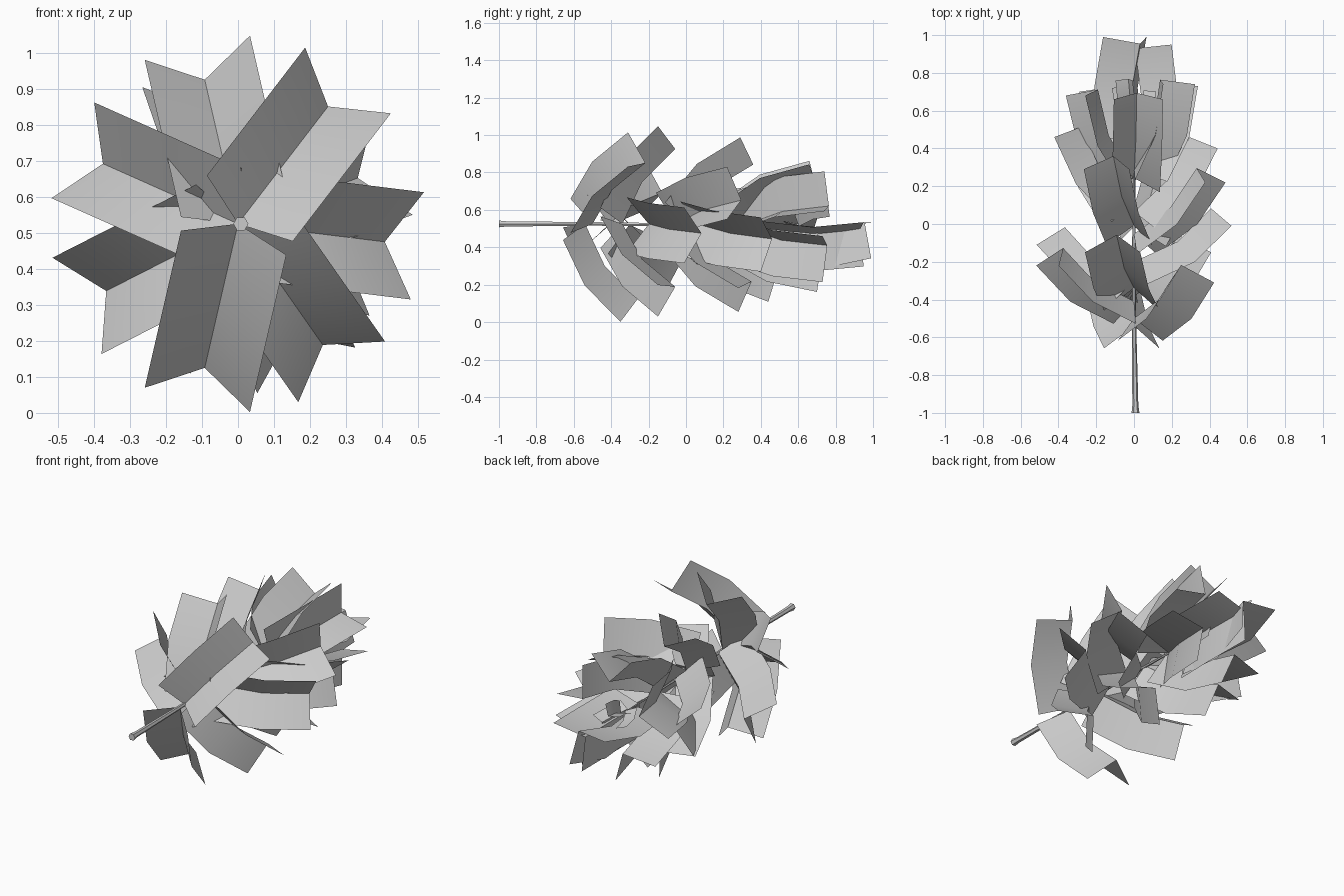
import bpy, bmesh
from math import sin, cos, radians, pi
from mathutils import Vector

if "Cube" in bpy.data.objects:
    bpy.data.objects.remove(bpy.data.objects["Cube"])

AXIS_Z = 0.525


def finish(name, bm, recalc=False):
    if recalc:
        bmesh.ops.recalc_face_normals(bm, faces=bm.faces)
    me = bpy.data.meshes.new(name)
    bm.to_mesh(me)
    bm.free()
    for p in me.polygons:
        p.use_smooth = True
    me.set_sharp_from_angle(angle=radians(35))
    ob = bpy.data.objects.new(name, me)
    bpy.context.collection.objects.link(ob)
    return ob


# Tapered six-sided stem along y: (y, x, z, radius)
def make_stem():
    path = [(-1, 0.008, AXIS_Z, 0.021), (-0.96, 0.007, AXIS_Z, 0.016),
            (-0.5, 0, AXIS_Z, 0.011), (0.0, 0, 0.52, 0.009), (0.55, 0, 0.505, 0.004)]
    bm = bmesh.new()
    rings = []
    for y, x, z, r in path:
        rings.append([bm.verts.new((x + r * cos(k * pi / 3), y, z + r * sin(k * pi / 3)))
                      for k in range(6)])
    for a, b in zip(rings, rings[1:]):
        for k in range(6):
            bm.faces.new((a[k], a[(k + 1) % 6], b[(k + 1) % 6], b[k]))
    bm.faces.new(rings[0])
    bm.faces.new(rings[-1])
    finish("stem", bm, True)


# Folded leaf card: two panels meeting at a crease, bent halfway along.
# az = direction around the stem, tip_y = y of the outer corners
def make_leaf(name, az, tip_y, rise, size=1.0, width=1.0):
    a = radians(az)
    out = Vector((cos(a), 0, sin(a)))
    side = Vector((-sin(a), 0, cos(a)))
    fwd = Vector((0, 1, 0))
    e1, e2 = radians(rise), radians(rise + 20)
    seg, fold, half = 0.253 * size, 0.13 * size, 0.15 * size * width
    base_y = tip_y - seg * (sin(e1) + sin(e2)) + fold * cos(e2)
    p = Vector((0, base_y, AXIS_Z - 0.03 * max(0, tip_y) ** 3))
    d1 = out * cos(e1) + fwd * sin(e1)
    d2 = out * cos(e2) + fwd * sin(e2)
    em = (e1 + e2) / 2
    bm = bmesh.new()
    rows = []
    for c, e in ((p, e1), (p + d1 * seg, em), (p + d1 * seg + d2 * seg, e2)):
        n = out * sin(e) - fwd * cos(e)
        rows.append([bm.verts.new(c + n * fold - side * half), bm.verts.new(c),
                     bm.verts.new(c + n * fold + side * half)])
    for r, s in zip(rows, rows[1:]):
        for k in range(2):
            bm.faces.new((r[k], r[k + 1], s[k + 1], s[k]))
    finish(name, bm)


make_stem()

# Leaves from the stem end to the tip: (direction, y of outer corners, width)
leaves = [(257, -0.35, 1), (52.5, -0.31, 1), (156, -0.22, 0.97), (305, -0.15, 0.98),
          (103, -0.15, 1), (207, -0.11, 1), (353, -0.01, 1),
          (21, 0.22, 1), (295, 0.28, 1), (109, 0.29, 0.85), (232, 0.44, 1),
          (345, 0.40, 1), (190, 0.46, 1),
          (86, 0.66, 0.87), (160, 0.68, 1), (325, 0.73, 1), (240, 0.70, 1),
          (38, 0.74, 0.9),
          (322, 0.95, 1), (230, 0.99, 1)]
for i, (az, ty, w) in enumerate(leaves):
    t = max(0, ty)
    make_leaf(f"leaf_{i + 1:02d}", az, ty, 24.5 + 45 * t + 18 * t ** 8, 1, w)

# Small young leaves inside the tip
for i, (az, ty) in enumerate([(120, 0.76), (330, 0.70), (210, 0.72)]):
    make_leaf(f"young_leaf_{i + 1}", az, ty, 60, 0.35)
